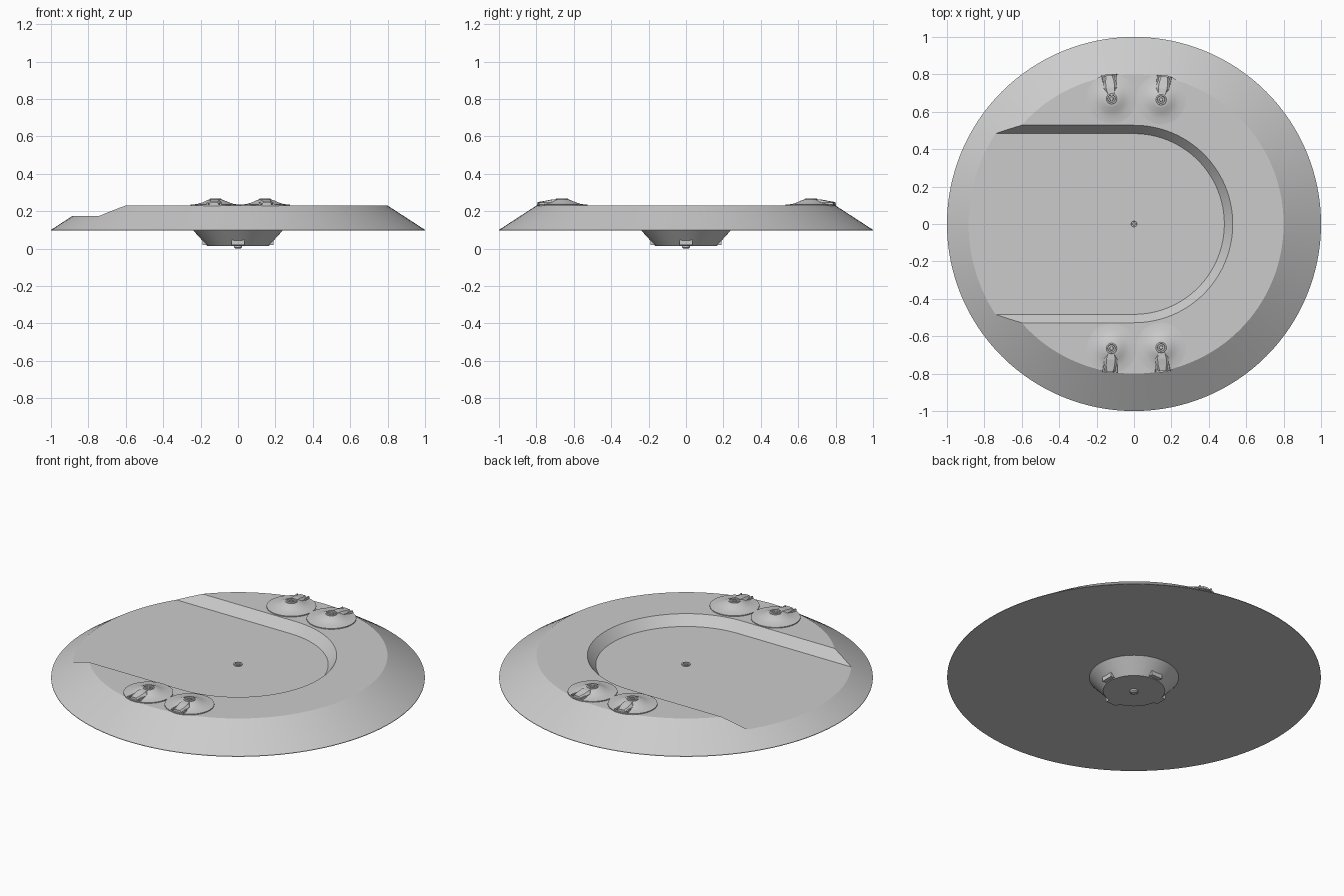
import bpy, bmesh, math
from mathutils import Matrix, Vector

cube = bpy.data.objects.get("Cube")
if cube:
    bpy.data.objects.remove(cube)

grey = bpy.data.materials.new("light grey")
grey.use_nodes = True
grey.diffuse_color = (0.6, 0.6, 0.6, 1)
grey.node_tree.nodes["Principled BSDF"].inputs["Base Color"].default_value = (0.6, 0.6, 0.6, 1)


def finish(name, bm, matrix=Matrix()):
    bmesh.ops.recalc_face_normals(bm, faces=bm.faces)
    mesh = bpy.data.meshes.new(name)
    bm.to_mesh(mesh)
    bm.free()
    mesh.materials.append(grey)
    obj = bpy.data.objects.new(name, mesh)
    obj.matrix_world = matrix
    bpy.context.collection.objects.link(obj)
    return obj


def smooth(obj, degrees=20):
    bpy.ops.object.select_all(action='DESELECT')
    obj.select_set(True)
    bpy.context.view_layer.objects.active = obj
    bpy.ops.object.shade_smooth_by_angle(angle=math.radians(degrees))


def loft(name, loops, matrix=Matrix()):
    """Skin matching closed loops of points and cap both ends."""
    bm = bmesh.new()
    rings = [[bm.verts.new(p) for p in loop] for loop in loops]
    n = len(rings[0])
    for a, b in zip(rings, rings[1:]):
        for i in range(n):
            j = (i + 1) % n
            bm.faces.new((a[i], a[j], b[j], b[i]))
    bm.faces.new(rings[0][::-1])
    bm.faces.new(rings[-1])
    return finish(name, bm, matrix)


def lathe(name, profile, sides, matrix=Matrix()):
    """Turn (radius, height) pairs round the z axis."""
    loops = [[(r * math.cos(2 * math.pi * i / sides), r * math.sin(2 * math.pi * i / sides), z)
              for i in range(sides)] for r, z in profile]
    return loft(name, loops, matrix)


def slot_loop(half, z):
    """U outline, open end running out past the left rim."""
    arc = [(half * math.sin(math.pi * i / 64), -half * math.cos(math.pi * i / 64), z)
           for i in range(65)]
    return [(-1.2, -half, z)] + arc + [(-1.2, half, z)]


# Saucer with a sloping rim and a U-shaped channel cut into its top
saucer = lathe("saucer_hull", [(1, 0.097), (1, 0.1), (0.8, 0.23)], 128)
cutter = loft("channel_cutter", [slot_loop(0.483, 0.175), slot_loop(0.573, 0.285)])
cutter.hide_render = True
cut = saucer.modifiers.new("channel", 'BOOLEAN')
cut.operation = 'DIFFERENCE'
cut.solver = 'EXACT'
cut.object = cutter
bpy.context.view_layer.objects.active = saucer
bpy.ops.object.modifier_apply(modifier=cut.name)
bpy.data.objects.remove(cutter)
smooth(saucer)

# Tapered pod under the hull, with its bottom pin and the matching top stud
smooth(lathe("lower_pod", [(0.165, 0.015), (0.242, 0.1)], 64))
stud = [(0.024, 0), (0.024, 0.006), (0.016, 0.006), (0.014, 0.002), (0.007, 0.002), (0.006, 0.005)]
smooth(lathe("top_stud", stud, 24, Matrix.Translation((0, 0, 0.175))))
smooth(lathe("bottom_pin", [(0.014, 0), (0.022, 0.006), (0.022, 0.02)], 24))

# Four small vents round the pod
for i, side in enumerate(("left", "back", "right", "front")):
    bm = bmesh.new()
    bmesh.ops.create_cube(bm, size=1, matrix=Matrix.Translation((0.17, 0, 0.032))
                          @ Matrix.Diagonal((0.04, 0.07, 0.026, 1)))
    finish(side + "_pod_vent", bm, Matrix.Rotation(i * math.pi / 2, 4, 'Z'))

# Turrets: shallow dome, ringed hub, and a gun housing pointing outward
dome = [(0.133, 0), (0.133, 0.006), (0.1, 0.009), (0.07, 0.018), (0.045, 0.03), (0.034, 0.033)]
hub = [(0.032, 0.025), (0.032, 0.036), (0.028, 0.039), (0.021, 0.039), (0.019, 0.033),
       (0.011, 0.033), (0.009, 0.037), (0.004, 0.037)]


def section(y, w, top):
    return [(-w, y, 0.002), (w, y, 0.002), (w, y, top * 0.6),
            (w * 0.65, y, top), (-w * 0.65, y, top), (-w, y, top * 0.6)]


turrets = [("front_right", -0.12, -0.665, 176), ("front_left", 0.145, -0.66, 184),
           ("back_right", -0.12, 0.67, 6), ("back_left", 0.145, 0.665, -8)]
for name, x, y, turn in turrets:
    place = Matrix.Translation((x, y, 0.229)) @ Matrix.Rotation(math.radians(turn), 4, 'Z')
    smooth(lathe(name + "_turret_dome", dome, 48, place), 40)
    smooth(lathe(name + "_turret_hub", hub, 24, place), 30)
    loft(name + "_gun_housing", [section(0.02, 0.024, 0.034), section(0.06, 0.036, 0.032),
                                 section(0.095, 0.034, 0.025), section(0.125, 0.024, 0.02)], place)
    # Pair of splayed fins at the muzzle
    for s in (-1, 1):
        loft(name + ("_left_fin" if s > 0 else "_right_fin"),
             [[(s * a, 0.085, z), (s * (a + 0.008), 0.085, z),
               (s * (b + 0.008), 0.128, z), (s * b, 0.128, z)]
              for z, a, b in ((0.002, 0.03, 0.034), (0.018, 0.028, 0.03))], place)
